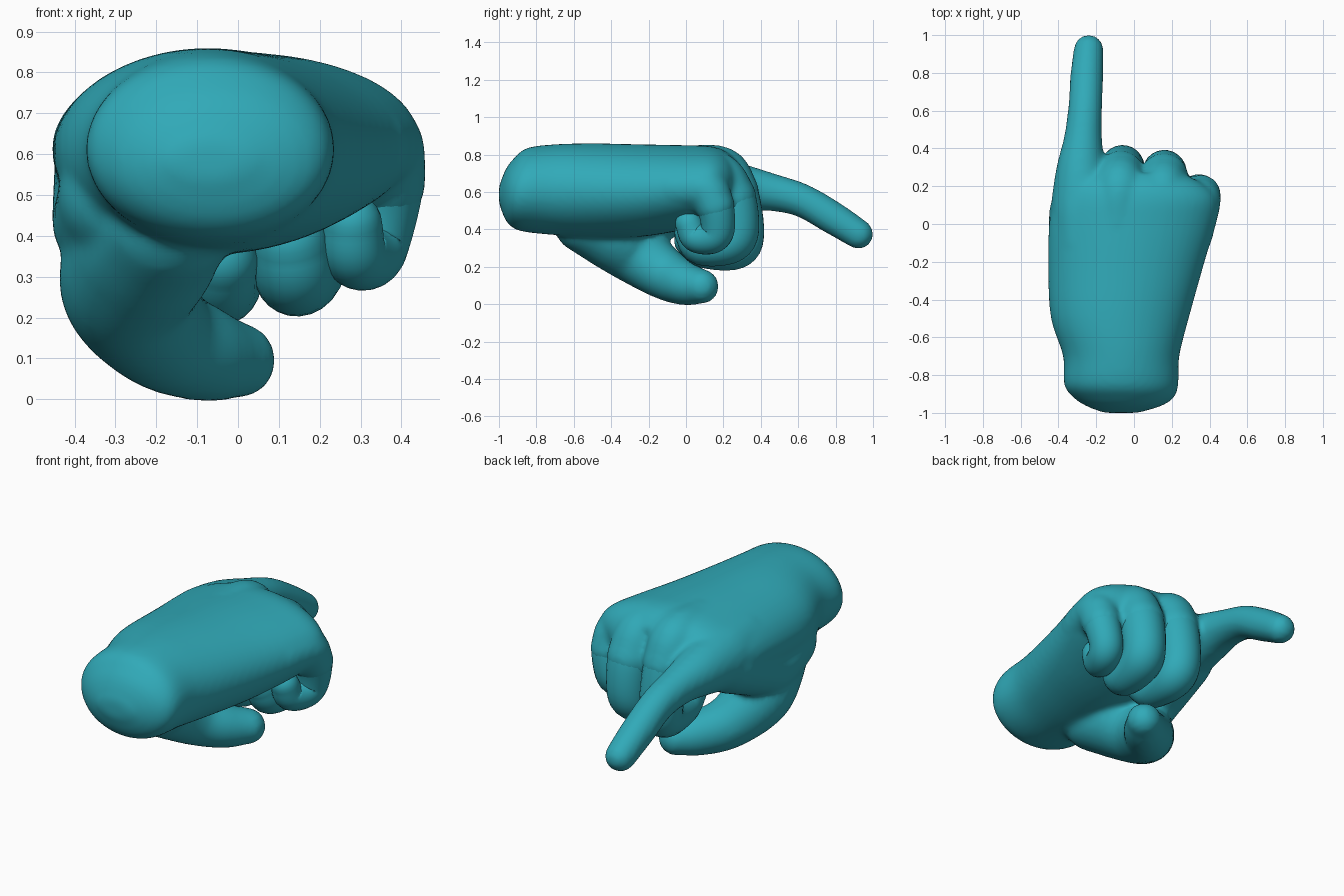
import bpy
import bmesh
from math import cos, sin, pi
from mathutils import Vector

cube = bpy.data.objects.get("Cube")
if cube:
    bpy.data.objects.remove(cube)

teal = bpy.data.materials.new("teal skin")
teal.use_nodes = True
color = (0.03, 0.40, 0.48, 1)
teal.diffuse_color = color
teal.node_tree.nodes["Principled BSDF"].inputs["Base Color"].default_value = color


def spline(points, steps=6):
    """Smooth samples through rows of numbers."""
    rows = [Vector(p) for p in points]
    rows = [2 * rows[0] - rows[1]] + rows + [2 * rows[-1] - rows[-2]]
    out = []
    for a, b, c, d in zip(rows, rows[1:], rows[2:], rows[3:]):
        for i in range(steps):
            t = i / steps
            out.append(0.5 * (2 * b + (c - a) * t + (2 * a - 5 * b + 4 * c - d) * t ** 2
                              + (3 * b - a - 3 * c + d) * t ** 3))
    return out + [rows[-2]]


def bridge(bm, rings):
    """Skin a closed shell over a list of rings of points."""
    loops = [[bm.verts.new(p) for p in ring] for ring in rings]
    n = len(loops[0])
    faces = [bm.faces.new(loops[0]), bm.faces.new(loops[-1][::-1])]
    for a, b in zip(loops, loops[1:]):
        for i in range(n):
            j = (i + 1) % n
            faces.append(bm.faces.new((a[j], a[i], b[i], b[j])))
    bmesh.ops.recalc_face_normals(bm, faces=faces)


def tube(bm, points, sides=24):
    """Round-ended tapered limb; each point is x, y, z, radius."""
    samples = spline(points)
    centres = [s.to_3d() for s in samples]
    radii = [s[3] for s in samples]
    last = len(samples) - 1
    rings = []
    normal = None

    def ring(centre, radius, u, v):
        return [centre + radius * (cos(2 * pi * k / sides) * u + sin(2 * pi * k / sides) * v)
                for k in range(sides)]

    for i, (c, r) in enumerate(zip(centres, radii)):
        t = (centres[min(i + 1, last)] - centres[max(i - 1, 0)]).normalized()
        if normal is None:
            normal = t.orthogonal()
        normal = (normal - t * normal.dot(t)).normalized()
        v = t.cross(normal)
        caps = [k / 6 for k in range(6)]
        if i == 0:
            for k in caps[:0:-1]:
                rings.append(ring(c - t * r * sin(k * pi / 2), r * cos(k * pi / 2), normal, v))
        rings.append(ring(c, r, normal, v))
        if i == last:
            for k in caps[1:]:
                rings.append(ring(c + t * r * sin(k * pi / 2), r * cos(k * pi / 2), normal, v))
    bridge(bm, rings)


def finish(bm, name):
    mesh = bpy.data.meshes.new(name)
    bm.to_mesh(mesh)
    bm.free()
    mesh.materials.append(teal)
    for p in mesh.polygons:
        p.use_smooth = True
    obj = bpy.data.objects.new(name, mesh)
    bpy.context.scene.collection.objects.link(obj)
    return obj


# Wrist and palm: y, left x, right x, bottom z, top z
sections = [
    (-1.00, -0.16, 0.02, 0.54, 0.63),
    (-0.965, -0.25, 0.14, 0.45, 0.72),
    (-0.92, -0.32, 0.21, 0.405, 0.78),
    (-0.85, -0.37, 0.235, 0.385, 0.835),
    (-0.70, -0.375, 0.24, 0.37, 0.855),
    (-0.50, -0.44, 0.29, 0.355, 0.86),
    (-0.25, -0.455, 0.36, 0.36, 0.855),
    (0.00, -0.45, 0.43, 0.40, 0.85),
    (0.13, -0.42, 0.44, 0.44, 0.845),
    (0.21, -0.37, 0.37, 0.49, 0.82),
    (0.27, -0.28, 0.25, 0.55, 0.77),
]
hand = bmesh.new()
rings = []
for y, x0, x1, z0, z1 in spline(sections, 4):
    rings.append([((x0 + x1) / 2 + (x1 - x0) / 2 * cos(k * pi / 24), y,
                   (z0 + z1) / 2 + (z1 - z0) / 2 * sin(k * pi / 24)) for k in range(48)])
bridge(hand, rings)

# Pointing index finger
tube(hand, [(-0.25, -0.10, 0.62, 0.185), (-0.27, 0.10, 0.62, 0.17),
            (-0.28, 0.28, 0.62, 0.135), (-0.27, 0.45, 0.60, 0.102),
            (-0.258, 0.62, 0.555, 0.09), (-0.25, 0.78, 0.465, 0.088),
            (-0.24, 0.922, 0.375, 0.08)])

# Thumb with its fleshy base, folded under the palm
tube(hand, [(-0.18, -0.54, 0.44, 0.17), (-0.23, -0.40, 0.37, 0.185),
            (-0.265, -0.26, 0.27, 0.17), (-0.19, -0.11, 0.16, 0.138),
            (-0.08, 0.00, 0.11, 0.117), (0.00, 0.083, 0.095, 0.093)])

# Web between thumb and index knuckle
tube(hand, [(-0.28, -0.48, 0.50, 0.16), (-0.295, -0.30, 0.44, 0.16),
            (-0.30, -0.17, 0.48, 0.155), (-0.295, 0.06, 0.58, 0.155)])

# Curled fingers, each from knuckle to tip; the knuckles also join the palm
curled = {
    "middle_finger": [(-0.08, 0.00, 0.73, 0.115), (-0.075, 0.19, 0.715, 0.122),
                      (-0.07, 0.265, 0.60, 0.12), (-0.06, 0.305, 0.38, 0.113),
                      (-0.05, 0.26, 0.295, 0.11), (-0.045, 0.10, 0.285, 0.092),
                      (-0.04, 0.025, 0.34, 0.088)],
    "ring_finger": [(0.12, 0.00, 0.70, 0.115), (0.15, 0.17, 0.685, 0.122),
                    (0.16, 0.25, 0.57, 0.122), (0.16, 0.275, 0.39, 0.115),
                    (0.15, 0.22, 0.325, 0.113), (0.14, 0.08, 0.31, 0.10),
                    (0.13, 0.03, 0.38, 0.092)],
    "little_finger": [(0.30, -0.06, 0.62, 0.11), (0.34, 0.10, 0.615, 0.11),
                      (0.355, 0.155, 0.53, 0.10), (0.335, 0.17, 0.40, 0.09),
                      (0.315, 0.13, 0.355, 0.087), (0.285, 0.05, 0.36, 0.08),
                      (0.28, 0.015, 0.43, 0.073)],
}
for name, path in curled.items():
    tube(hand, [(x, y, z, r + 0.006) for x, y, z, r in path[:3]])
    finger = bmesh.new()
    tube(finger, path[1:])
    finish(finger, name)

# Fuse the shells into one soft skin
skin = finish(hand, "palm_thumb_and_index")
remesh = skin.modifiers.new("Fuse", "REMESH")
remesh.mode = "VOXEL"
remesh.voxel_size = 0.016
remesh.use_smooth_shade = True
smooth = skin.modifiers.new("Soften", "SMOOTH")
smooth.factor = 0.5
smooth.iterations = 9
